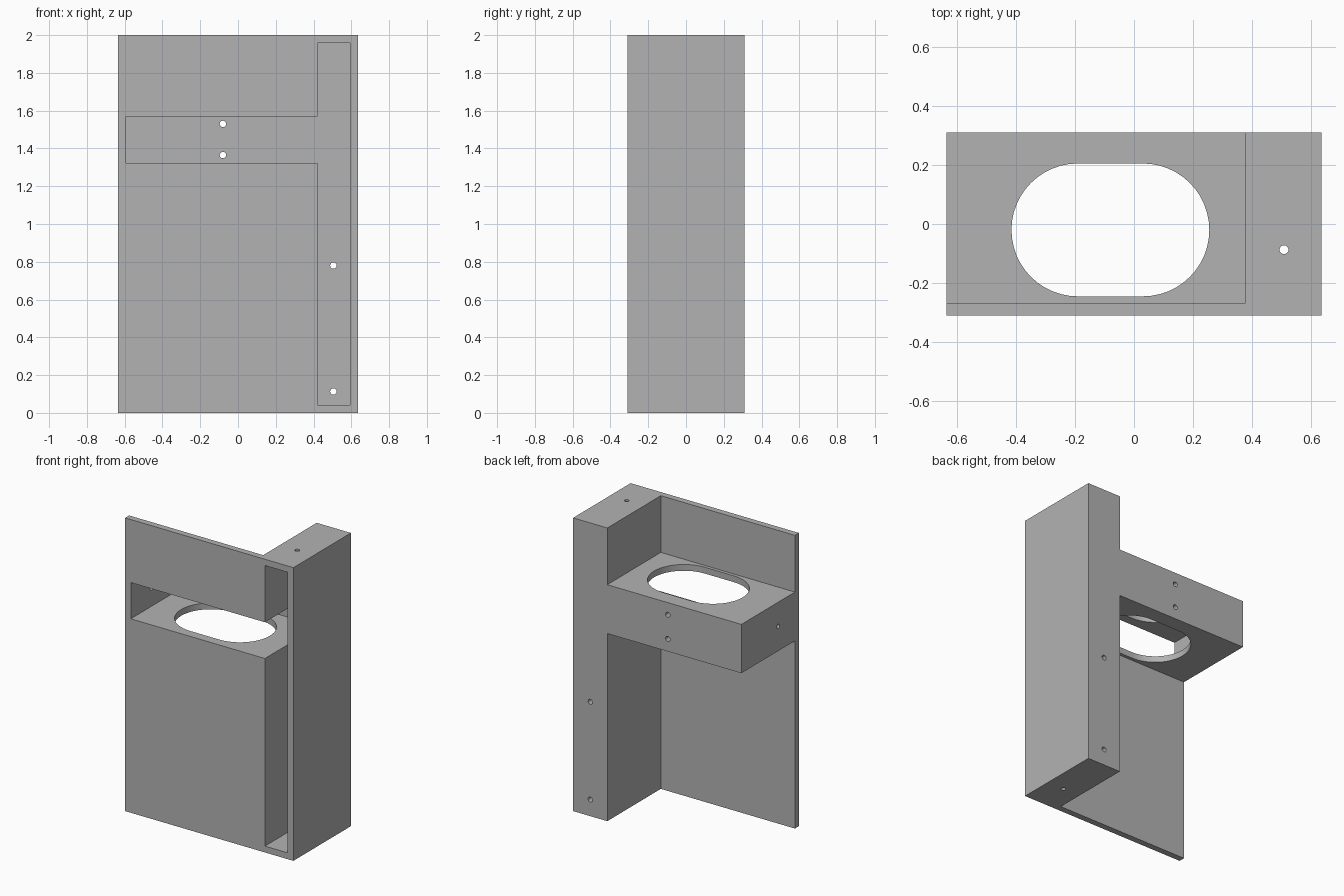
import bpy
import bmesh
import math
from mathutils import Matrix, Vector

if "Cube" in bpy.data.objects:
    bpy.data.objects.remove(bpy.data.objects["Cube"], do_unlink=True)

grey = bpy.data.materials.new("plain grey")
grey.use_nodes = True
colour = (0.45, 0.45, 0.45, 1)
grey.diffuse_color = colour
grey.node_tree.nodes["Principled BSDF"].inputs["Base Color"].default_value = colour

# Overall half width, half depth, height and wall thickness
W, D, H, T = 0.635, 0.31, 2.0, 0.043
COLUMN_X = 0.377
SHELF_LOW, SHELF_HIGH = 1.28, 1.613


def add_object(name, bm):
    bmesh.ops.recalc_face_normals(bm, faces=bm.faces)
    mesh = bpy.data.meshes.new(name)
    bm.to_mesh(mesh)
    bm.free()
    mesh.materials.append(grey)
    obj = bpy.data.objects.new(name, mesh)
    bpy.context.collection.objects.link(obj)
    return obj


def box(name, low, high):
    low, high = Vector(low), Vector(high)
    bm = bmesh.new()
    bmesh.ops.create_cube(bm, size=1, matrix=Matrix.Translation((low + high) / 2)
                          @ Matrix.Diagonal((*(high - low), 1)))
    return add_object(name, bm)


def drill(name, centre, axis, length, radius=0.017):
    bm = bmesh.new()
    turn = Vector((0, 0, 1)).rotation_difference(Vector(axis)).to_matrix().to_4x4()
    bmesh.ops.create_cone(bm, cap_ends=True, segments=24, radius1=radius, radius2=radius,
                          depth=length, matrix=Matrix.Translation(centre) @ turn)
    return add_object(name, bm)


def slot(name, centre, half_flat, radius, low, high, steps=24):
    bm = bmesh.new()
    verts = []
    for side in (1, -1):
        for i in range(steps + 1):
            a = math.pi * i / steps - math.pi / 2
            verts.append(bm.verts.new((centre[0] + side * (half_flat + radius * math.cos(a)),
                                       centre[1] + side * radius * math.sin(a), low)))
    face = bm.faces.new(verts)
    grown = bmesh.ops.extrude_face_region(bm, geom=[face])["geom"]
    bmesh.ops.translate(bm, vec=(0, 0, high - low),
                        verts=[v for v in grown if isinstance(v, bmesh.types.BMVert)])
    return add_object(name, bm)


def combine(target, tool, operation):
    mod = target.modifiers.new(operation.title(), "BOOLEAN")
    mod.operation, mod.solver, mod.object = operation, "EXACT", tool
    bpy.context.view_layer.objects.active = target
    bpy.ops.object.modifier_apply(modifier=mod.name)
    bpy.data.objects.remove(tool, do_unlink=True)


# Front panel, side column and shelf box joined into one housing
housing = box("housing", (-W, -D, 0), (W, -D + T, H))
combine(housing, box("column", (COLUMN_X, -D, 0), (W, D, H)), "UNION")
combine(housing, box("shelf_box", (-W, -D + T / 2, SHELF_LOW),
                     (COLUMN_X + T / 2, D, SHELF_HIGH)), "UNION")

# Connected cavities, open at the front
combine(housing, box("column_cavity", (COLUMN_X + T, -1, T), (W - T, D - T, H - T)), "DIFFERENCE")
combine(housing, box("shelf_cavity", (-W + T, -1, SHELF_LOW + T),
                     (COLUMN_X + 2 * T, D - T, SHELF_HIGH - T)), "DIFFERENCE")

# Large rounded opening through the shelf box
combine(housing, slot("shelf_opening", (-0.08, -0.02), 0.11, 0.225, 1.2, 1.7), "DIFFERENCE")

# Screw holes in the back walls
for x, z in ((-0.08, 1.53), (-0.08, 1.365), (0.505, 0.78), (0.505, 0.113)):
    combine(housing, drill("back_hole", (x, D, z), (0, 1, 0), 0.2), "DIFFERENCE")

# Screw holes in the column ends and the shelf end
for z in (0, H):
    combine(housing, drill("end_hole", (0.508, -0.087, z), (0, 0, 1), 0.2, 0.015), "DIFFERENCE")
combine(housing, drill("side_hole", (-W, -0.087, 1.448), (1, 0, 0), 0.2, 0.015), "DIFFERENCE")

# Smooth curved walls, sharp corners
bpy.ops.object.select_all(action="DESELECT")
housing.select_set(True)
bpy.context.view_layer.objects.active = housing
bpy.ops.object.shade_smooth_by_angle(angle=math.radians(30))
